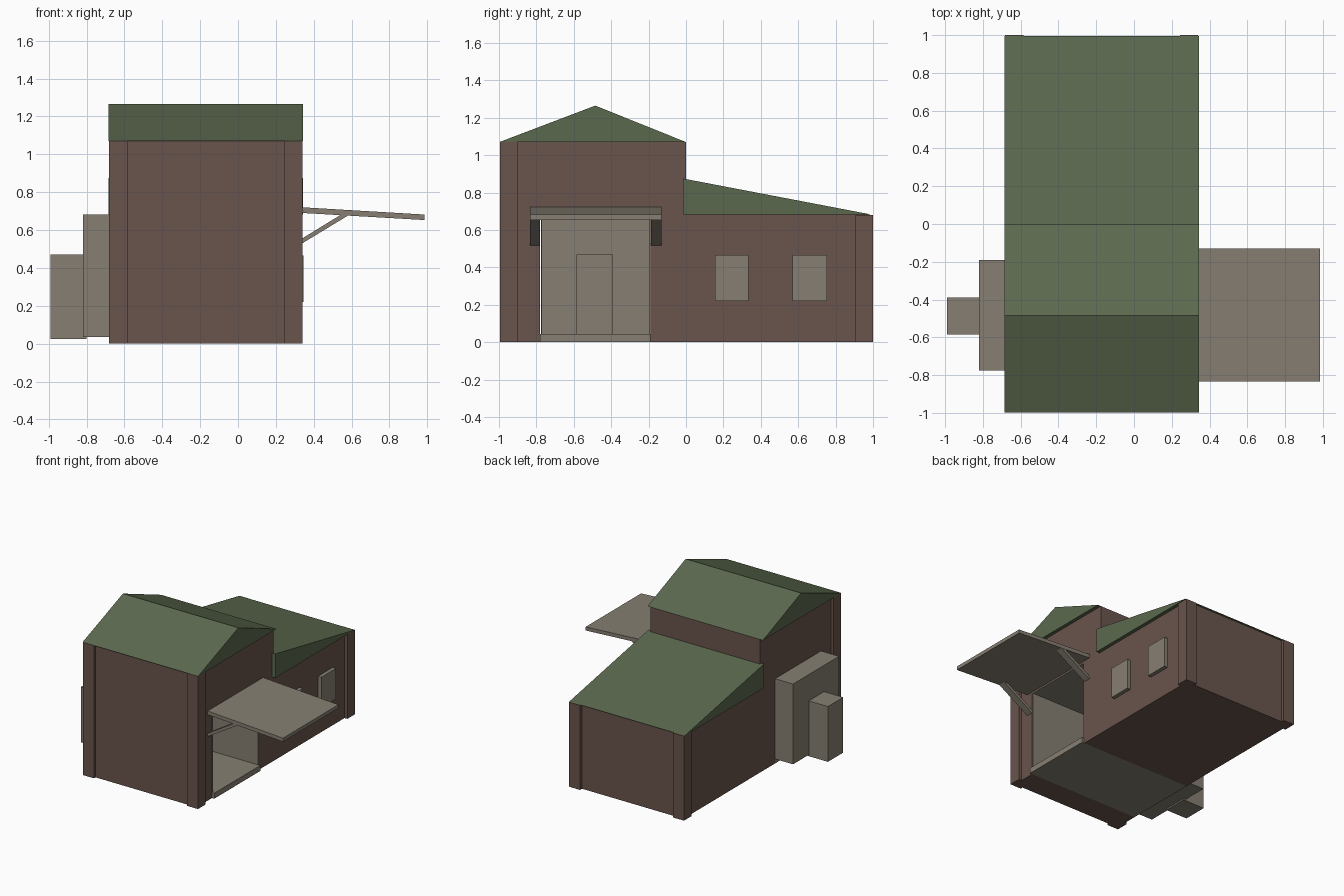
import bpy, bmesh

if "Cube" in bpy.data.objects:
    bpy.data.objects.remove(bpy.data.objects["Cube"])


def material(name, rgb):
    m = bpy.data.materials.new(name)
    m.diffuse_color = (*rgb, 1)
    m.use_nodes = True
    m.node_tree.nodes["Principled BSDF"].inputs["Base Color"].default_value = m.diffuse_color
    return m


BROWN = material("brown_wall", (0.142, 0.090, 0.073))
GREEN = material("green_roof", (0.105, 0.141, 0.076))
BEIGE = material("beige_trim", (0.240, 0.212, 0.169))


def add_object(name, bm, mat):
    me = bpy.data.meshes.new(name)
    bmesh.ops.recalc_face_normals(bm, faces=bm.faces)
    bm.to_mesh(me)
    bm.free()
    me.materials.append(mat)
    ob = bpy.data.objects.new(name, me)
    bpy.context.scene.collection.objects.link(ob)
    return ob


def prism(name, profile, a, b, axis, mat):
    """Extrude a 2D profile between a and b; axis 'x' uses (y,z), axis 'y' uses (x,z)."""
    bm = bmesh.new()
    place = (lambda p, t: (t, p[0], p[1])) if axis == 'x' else (lambda p, t: (p[0], t, p[1]))
    face = bm.faces.new([bm.verts.new(place(p, a)) for p in profile])
    geom = bmesh.ops.extrude_face_region(bm, geom=[face], use_keep_orig=True)["geom"]
    move = (b - a, 0, 0) if axis == 'x' else (0, b - a, 0)
    bmesh.ops.translate(bm, vec=move, verts=[g for g in geom if isinstance(g, bmesh.types.BMVert)])
    return add_object(name, bm, mat)


def box(name, x, y, z, mat):
    profile = [(y[0], z[0]), (y[1], z[0]), (y[1], z[1]), (y[0], z[1])]
    return prism(name, profile, x[0], x[1], 'x', mat)


WX = (-0.66, 0.315)      # wall extent
RX = (-0.685, 0.343)     # roof and pilaster extent
DOOR = (-0.78, -0.19)    # room extent in y

# Tall block walls around the open room
box("tall_wall_front", WX, (-0.975, DOOR[0]), (0, 1.07), BROWN)
box("tall_wall_back", WX, (DOOR[1], 0.0), (0, 1.07), BROWN)
box("tall_wall_over_door", WX, DOOR, (0.68, 1.07), BROWN)

# Low block walls
box("low_wall", WX, (0.0, 0.975), (0, 0.685), BROWN)

# Corner pilasters
for side, x in (("left", (RX[0] + 0.003, -0.585)), ("right", (0.243, RX[1] - 0.003))):
    box("pilaster_front_" + side, x, (-0.995, -0.90), (0, 1.07), BROWN)
    box("pilaster_back_" + side, x, (0.905, 1.0), (0, 0.68), BROWN)

# Gable roof and lean-to roof
prism("gable_roof", [(-0.998, 1.07), (0.0, 1.07), (-0.485, 1.265)], *RX, 'x', GREEN)
prism("lean_to_roof", [(-0.015, 0.682), (0.995, 0.682), (-0.015, 0.875)], *RX, 'x', GREEN)

# Hollow room, open on the right, protruding through the left wall
room = box("open_room", (-0.82, 0.316), (-0.775, -0.19), (0.036, 0.682), BEIGE)
bm = bmesh.new()
bm.from_mesh(room.data)
bmesh.ops.delete(bm, geom=[f for f in bm.faces if f.normal.x > 0.9], context='FACES')
bm.to_mesh(room.data)
bm.free()
shell = room.modifiers.new("shell", 'SOLIDIFY')
shell.thickness = 0.008
shell.offset = -1

# Floor step and back annex
box("floor_slab", (-0.66, 0.335), DOOR, (0, 0.044), BEIGE)
box("back_annex", (-0.99, -0.80), (-0.585, -0.39), (0.025, 0.47), BEIGE)

# Sloping canopy and its braces
prism("canopy", [(0.31, 0.692), (0.985, 0.653), (0.985, 0.682), (0.31, 0.722)],
      -0.835, -0.13, 'y', BEIGE)
for side, y in (("front", (-0.835, -0.78)), ("back", (-0.187, -0.132))):
    prism("canopy_brace_" + side,
          [(0.31, 0.513), (0.335, 0.527), (0.595, 0.685), (0.55, 0.685), (0.31, 0.538)],
          *y, 'y', BEIGE)

# Windows standing proud of the low wall
for i, y in enumerate(((0.155, 0.335), (0.57, 0.755))):
    box("window_%d" % (i + 1), (0.31, 0.345), y, (0.22, 0.465), BEIGE)
